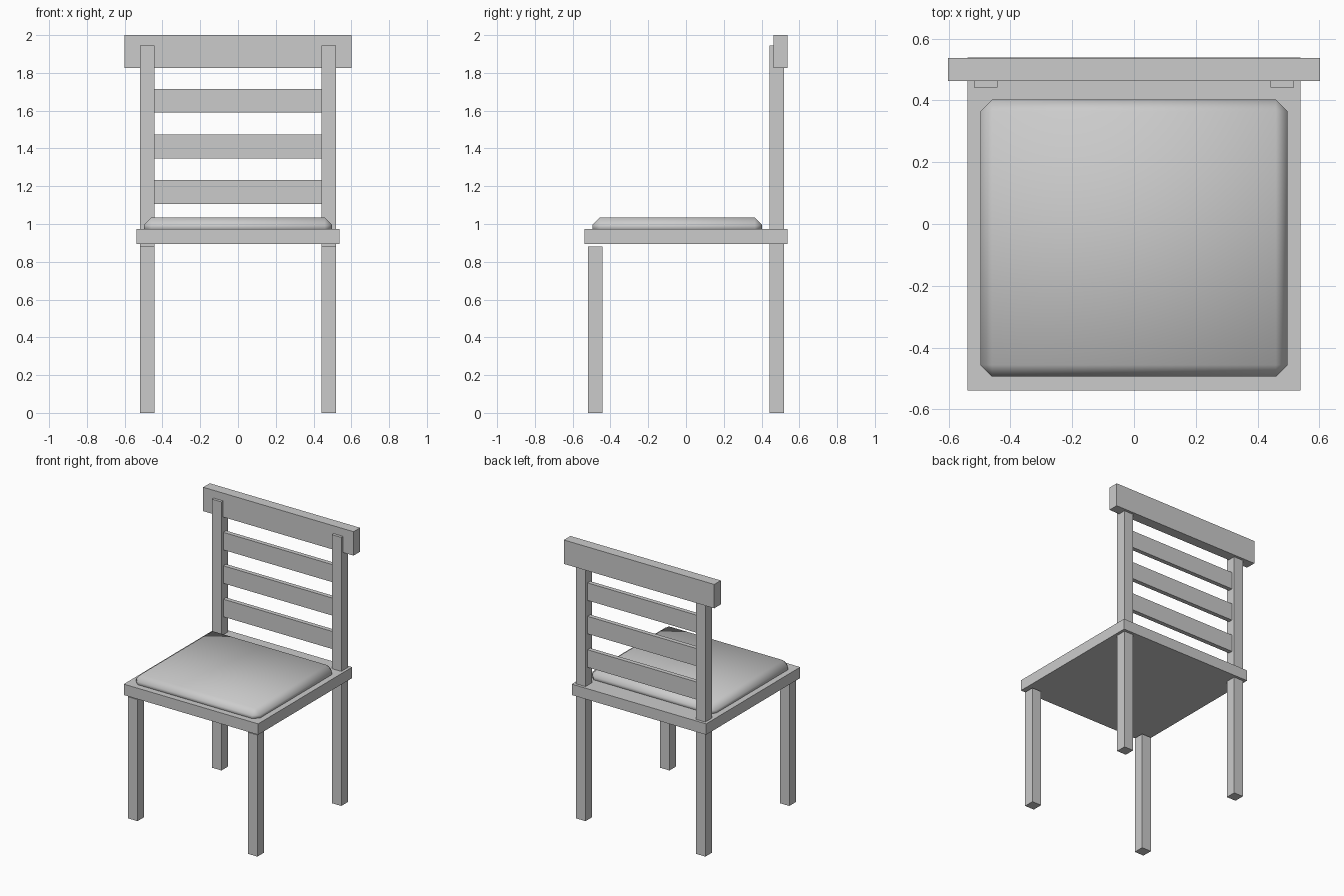
import bpy

if "Cube" in bpy.data.objects:
    bpy.data.objects.remove(bpy.data.objects["Cube"])


def box(name, x, y, z):
    """Box spanning the (min, max) range on each axis."""
    bpy.ops.mesh.primitive_cube_add(size=1)
    ob = bpy.context.object
    ob.name = name
    ob.location = [(a + b) / 2 for a, b in (x, y, z)]
    ob.scale = [b - a for a, b in (x, y, z)]
    bpy.ops.object.transform_apply(location=False, rotation=False, scale=True)
    return ob


LEG = 0.48     # leg centre distance on x and y
HALF = 0.038   # half leg thickness

# Legs: short front pair, tall back pair that carries the backrest
for side, s in (("left", -1), ("right", 1)):
    x = (s * LEG - HALF, s * LEG + HALF)
    box(f"front_leg_{side}", x, (-LEG - HALF, -LEG + HALF), (0, 0.88))
    box(f"back_leg_{side}", x, (LEG - HALF, LEG + HALF), (0, 1.944))

# Seat board
box("seat", (-0.538, 0.538), (-0.538, 0.538), (0.895, 0.974))

# Cushion with softened chamfered edges, slightly sunk into the seat
cushion = box("cushion", (-0.497, 0.497), (-0.494, 0.402), (0.937, 1.034))
bevel = cushion.modifiers.new("soft_edges", 'BEVEL')
bevel.width = 0.038
bevel.segments = 1
bpy.ops.object.shade_smooth()

# Backrest slats between the back legs
for i in range(3):
    z = 1.105 + i * 0.242
    box(f"back_slat_{i + 1}", (-LEG + HALF, LEG - HALF), (0.463, 0.495), (z, z + 0.127))

# Top rail
box("top_rail", (-0.602, 0.602), (0.462, 0.537), (1.827, 2.0))
